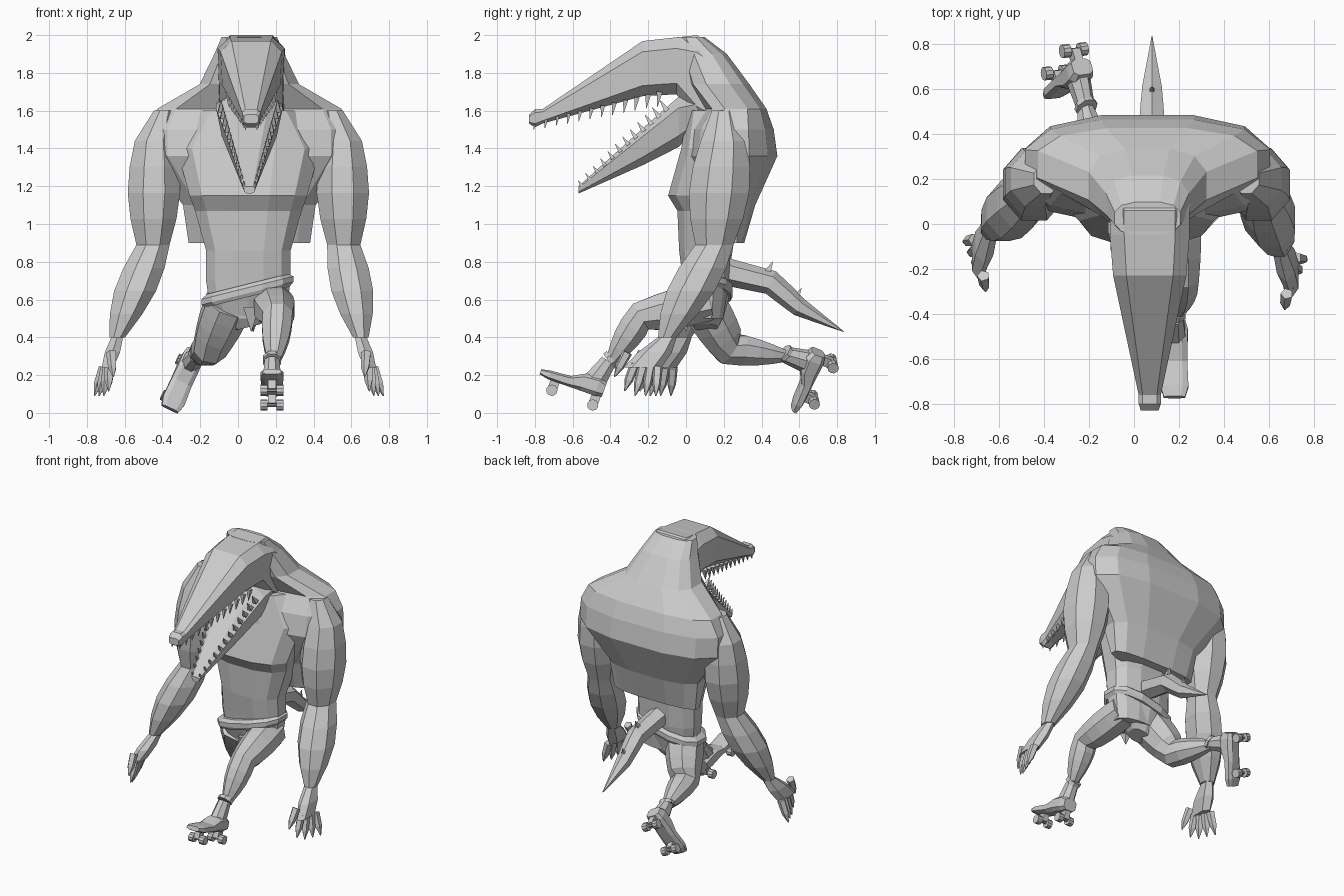
import bpy, bmesh, math
from mathutils import Vector, Matrix

cube = bpy.data.objects.get("Cube")
if cube:
    bpy.data.objects.remove(cube)

GREY = (.6, .6, .6, 1)
grey = bpy.data.materials.new("plain grey")
grey.use_nodes = True
grey.diffuse_color = GREY
grey.node_tree.nodes["Principled BSDF"].inputs["Base Color"].default_value = GREY

DOWN_THE_BODY = (0, 0, 1)
ALONG_THE_HEAD = (0, -1, 0)


def finish(name, bm):
    bmesh.ops.recalc_face_normals(bm, faces=bm.faces)
    mesh = bpy.data.meshes.new(name)
    bm.to_mesh(mesh)
    bm.free()
    mesh.materials.append(grey)
    obj = bpy.data.objects.new(name, mesh)
    bpy.context.collection.objects.link(obj)
    return obj


def loft(bm, sections, sides=8, axis=None, power=2, taper=0):
    """Skin rings of (centre, half width, half depth); axis fixes the ring plane."""
    centres = [Vector(section[0]) for section in sections]
    last = len(centres) - 1
    rings = []
    for i, (centre, width, depth) in enumerate(sections):
        tangent = Vector(axis) if axis else centres[min(i + 1, last)] - centres[max(i - 1, 0)]
        tangent.normalize()
        across = Vector((1, 0, 0))
        across = (across - tangent * across.dot(tangent)).normalized()
        up = tangent.cross(across)
        ring = []
        for k in range(sides):
            angle = math.tau * (k + .5) / sides
            c, s = math.cos(angle), math.sin(angle)
            u = math.copysign(abs(c) ** (2 / power), c) * (1 - taper * s)
            v = math.copysign(abs(s) ** (2 / power), s)
            ring.append(bm.verts.new(centres[i] + across * u * width + up * v * depth))
        rings.append(ring)
    for low, high in zip(rings, rings[1:]):
        for k in range(sides):
            n = (k + 1) % sides
            bm.faces.new((low[k], low[n], high[n], high[k]))
    bm.faces.new(rings[0])
    bm.faces.new(rings[-1])


def part(name, sections, **options):
    bm = bmesh.new()
    loft(bm, sections, **options)
    return finish(name, bm)


def spike(bm, base, tip, radius):
    loft(bm, [(base, radius, radius), (tip, .002, .002)], sides=4)


def levels(middle, rows):
    """Horizontal rings from rows of height, half width, front, back."""
    return [((middle, (front + back) / 2, height), width, (back - front) / 2)
            for height, width, front, back in rows]


def stations(middle, rows):
    """Upright rings from rows of depth, top, bottom, half width."""
    return [((middle, y, (top + bottom) / 2), width, (top - bottom) / 2)
            for y, top, bottom, width in rows]


def limb(joints, bulges, deep=1, steps=4):
    """Rings through the joints, swelling by a sine between each pair."""
    rings = []
    for (a, start), (b, end), bulge in zip(joints, joints[1:], bulges):
        for i in range(steps):
            t = i / steps
            radius = start + (end - start) * t + bulge * math.sin(math.pi * t)
            rings.append((Vector(a).lerp(Vector(b), t), radius, radius * deep))
    return rings + [(Vector(b), end, end * deep)]


# Torso and the hunched back
part("torso", levels(.055, [
    (.5, .2, 0, .2), (.7, .23, -.02, .23), (.86, .23, -.04, .24), (1.07, .29, -.05, .3),
    (1.15, .32, -.1, .3), (1.4, .39, -.03, .35), (1.6, .26, 0, .35)]),
    sides=12, axis=DOWN_THE_BODY, power=2.6)
part("hunched_back", levels(.06, [
    (.9, .33, .18, .31), (1.1, .36, .1, .37), (1.36, .56, 0, .49), (1.5, .56, .03, .47),
    (1.61, .5, .1, .43), (1.74, .27, 0, .34), (1.9, .19, -.04, .22), (1.99, .15, -.05, .1)]),
    sides=12, axis=DOWN_THE_BODY, power=2.7)

# Long upper jaw with a nose knob, and the open lower jaw
part("upper_jaw", stations(.07, [
    (-.83, 1.58, 1.53, .04), (-.8, 1.61, 1.51, .05), (-.76, 1.61, 1.53, .05),
    (-.23, 1.975, 1.67, .165), (-.05, 1.995, 1.68, .18), (.06, 2.01, 1.52, .18), (.2, 1.9, 1.45, .2)]),
    axis=ALONG_THE_HEAD, power=3.6, taper=-.08)
part("lower_jaw", stations(.06, [
    (-.57, 1.2, 1.16, .03), (-.22, 1.52, 1.31, .12), (-.04, 1.68, 1.4, .17), (.07, 1.68, 1.5, .17)]),
    axis=ALONG_THE_HEAD, power=3, taper=-.25)

# Two rows of teeth on each jaw, growing towards the throat
bm = bmesh.new()
TEETH = 12
for side in (-1, 1):
    upper_row = Vector((.07 + side * .03, -.8, 1.54)), Vector((.07 + side * .12, -.14, 1.7))
    lower_row = Vector((.06 + side * .03, -.55, 1.2)), Vector((.06 + side * .15, -.1, 1.6))
    for i in range(TEETH):
        t = i / (TEETH - 1)
        size = .03 + .025 * t
        for (front, back), lean in ((upper_row, Vector((0, -.2, -1.4))), (lower_row, Vector((0, -.7, 1)))):
            root = front.lerp(back, t)
            spike(bm, root, root + lean * size, size * .4)
finish("teeth", bm)

# Arms, palms and clawed fingers
ARMS = {
    "left": (1, (.5, .2, 1.6), (.55, .2, 1.44), (.56, .15, .89), (.65, -.1, .4)),
    "right": (-1, (-.39, .2, 1.6), (-.44, .2, 1.44), (-.45, .15, .89), (-.64, -.02, .4)),
}
for label, (side, collar, shoulder, elbow, wrist) in ARMS.items():
    joints = [(collar, .06), (shoulder, .115), (elbow, .095), (wrist, .045)]
    part(label + "_arm", limb(joints, (0, .045, .05), deep=1.15), axis=DOWN_THE_BODY)
    wrist = Vector(wrist)
    knuckles = wrist + Vector((side * .05, -.13, -.16))
    bm = bmesh.new()
    loft(bm, [(wrist, .035, .05), (wrist.lerp(knuckles, .5), .045, .09), (knuckles, .035, .1)],
         sides=6, axis=DOWN_THE_BODY, power=2.5)
    for i in range(-2, 3):
        thumb = max(0, -i) ** 2
        root = knuckles + Vector((side * .01 * i, .04 * i, .02 * thumb))
        tip = knuckles + Vector((side * (.02 + .025 * i), .055 * i - .04, .025 * thumb - .15))
        loft(bm, [(root, .028, .028), (root.lerp(tip, .6), .024, .024), (tip, .003, .003)], sides=5)
    finish(label + "_hand", bm)

# Legs, the left striding forward and the right trailing
part("left_leg", limb(
    [((.18, .12, .59), .11), ((.21, -.24, .51), .085), ((.19, -.39, .28), .038)], (.015, .015)))
part("right_leg", limb(
    [((-.05, .09, .58), .13), ((-.15, .23, .34), .095), ((-.22, .53, .3), .033)], (.01, .01)))

# Shorts and rolled waistband, hitched up on the left, and the front flap
shorts = part("shorts", levels(.05, [
    (.44, .07, .04, .17), (.5, .17, 0, .2), (.64, .235, -.05, .24)]),
    sides=10, axis=DOWN_THE_BODY, power=2.4)
waistband = part("waistband", levels(.05, [
    (.6, .23, -.05, .24), (.62, .25, -.06, .25), (.65, .25, -.06, .25), (.67, .22, -.04, .23)]),
    sides=12, axis=DOWN_THE_BODY, power=2.4)
for obj in (shorts, waistband):
    for vertex in obj.data.vertices:
        vertex.co.z += vertex.co.x / 4
bm = bmesh.new()
spike(bm, (.07, 0, .56), (.07, 0, .43), .06)
finish("front_flap", bm)

# Tail, arched and then dropping to a point, with spikes on top
tail = limb([((.06, .12, .77), .075), ((.08, .45, .69), .065), ((.08, .6, .56), .05),
             ((.08, .835, .43), .002)], (0, 0, 0), steps=2)
part("tail", tail, sides=6)
bm = bmesh.new()
for centre, radius, _ in tail[2:5:2]:
    base = centre + Vector((0, -.02, radius * .8))
    spike(bm, base, base + Vector((0, .03, .06)), .025)
finish("tail_spikes", bm)


# Roller skates: boot, ankle cuff, trucks and wheels, built with the toe along +y
def skate(label, sole, toe, ankle, shin_end):
    forward = Vector(toe).normalized()
    up = Vector(ankle)
    up = (up - forward * up.dot(forward)).normalized()
    frame = Matrix((forward.cross(up), forward, up)).transposed().to_4x4()
    frame.translation = Vector(sole)
    bm = bmesh.new()
    loft(bm, stations(0, [
        (.19, .04, .01, .05), (.14, .05, 0, .065), (.03, .06, 0, .06),
        (-.04, .1, 0, .06), (-.12, .11, 0, .06), (-.16, .09, .01, .05)]),
        axis=ALONG_THE_HEAD, power=3.4)
    shin_end = Vector(shin_end)
    loft(bm, [((0, -.09, .05), .055, .07), (shin_end, .042, .045)])
    loft(bm, [(shin_end, .052, .052), (shin_end * 1.1, .052, .052)])
    sideways = Matrix.Rotation(math.pi / 2, 4, 'Y')
    for y in (-.13, .1):
        bmesh.ops.create_cube(bm, size=1, matrix=Matrix.Translation((0, y, -.015))
                              @ Matrix.Diagonal((.04, .05, .06, 1)))
        for x, radius, width in ((-.042, .03, .036), (.042, .03, .036), (0, .01, .12)):
            bmesh.ops.create_cone(bm, cap_ends=True, segments=10, radius1=radius, radius2=radius,
                                  depth=width, matrix=Matrix.Translation((x, y, -.047)) @ sideways)
    bmesh.ops.transform(bm, matrix=frame, verts=bm.verts)
    finish(label + "_skate", bm)


skate("left", (.18, -.6, .13), (0, -.94, .34), (0, .34, .94), (0, -.13, .2))
skate("right", (-.3, .675, .17), (-.35, -.43, -.83), (.27, -.89, .35), (0, -.08, .2))
